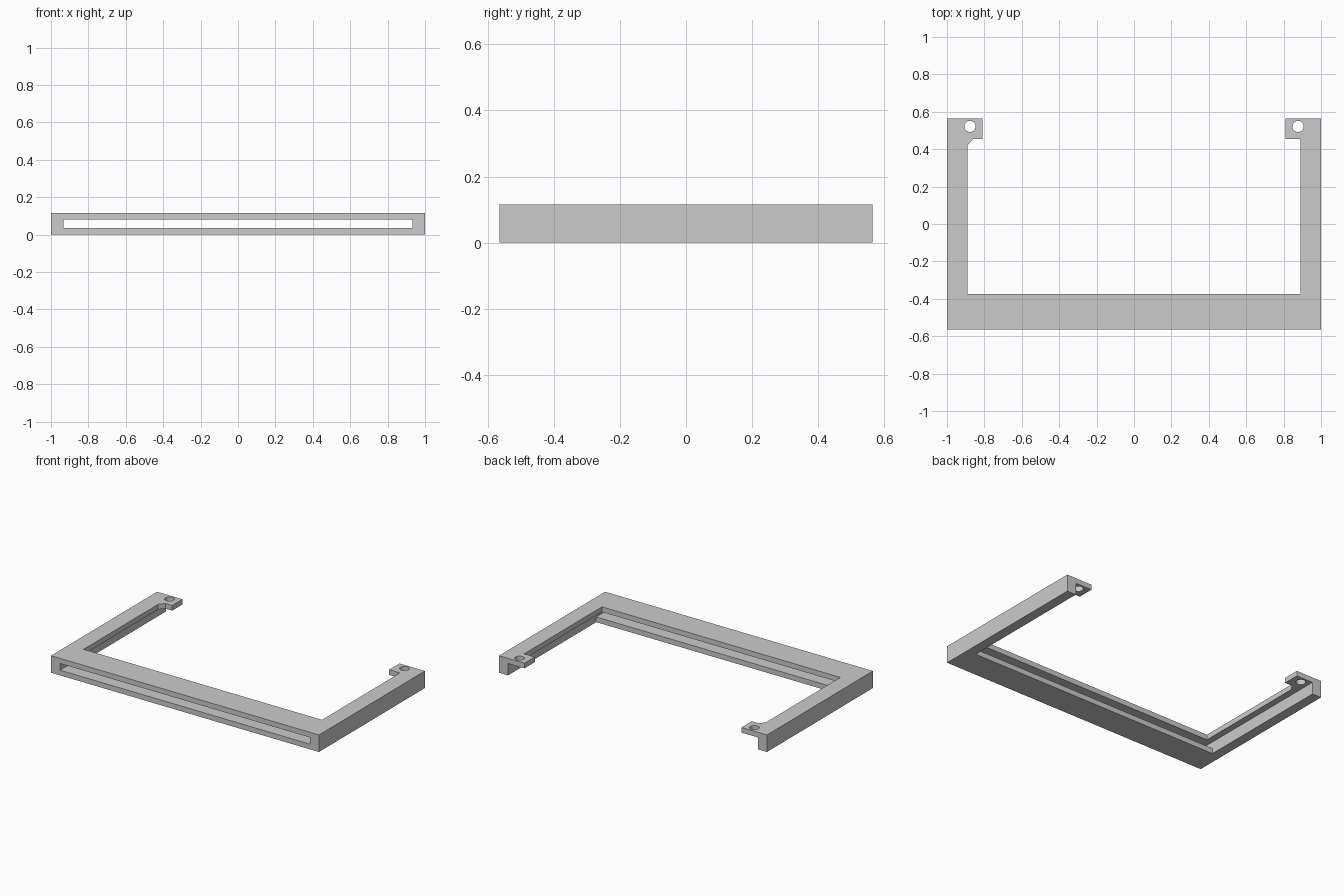
import bpy
import bmesh
from mathutils import Matrix, Vector

if "Cube" in bpy.data.objects:
    bpy.data.objects.remove(bpy.data.objects["Cube"])

HEIGHT = 0.115
LIP = 0.08        # underside of the top lip
FLOOR = 0.035     # top of the lower front lip
BAR = -0.375      # inner edge of the front bar
BACK, FRONT = 0.565, -0.565

grey = bpy.data.materials.new("grey_plastic")
grey.use_nodes = True
colour = (0.6, 0.6, 0.6, 1)
grey.diffuse_color = colour
grey.node_tree.nodes["Principled BSDF"].inputs["Base Color"].default_value = colour


def finish(name, bm):
    bmesh.ops.recalc_face_normals(bm, faces=bm.faces)
    mesh = bpy.data.meshes.new(name)
    bm.to_mesh(mesh)
    bm.free()
    mesh.materials.append(grey)
    obj = bpy.data.objects.new(name, mesh)
    bpy.context.collection.objects.link(obj)
    return obj


def prism(name, points, direction):
    """Extrude a closed outline along a direction."""
    bm = bmesh.new()
    face = bm.faces.new([bm.verts.new(p) for p in points])
    result = bmesh.ops.extrude_face_region(bm, geom=[face], use_keep_orig=True)
    moved = [v for v in result["geom"] if isinstance(v, bmesh.types.BMVert)]
    bmesh.ops.translate(bm, verts=moved, vec=Vector(direction))
    return finish(name, bm)


def cut(target, cutter):
    cutter.hide_render = True
    mod = target.modifiers.new("cut", 'BOOLEAN')
    mod.operation = 'DIFFERENCE'
    mod.solver = 'EXACT'
    mod.object = cutter
    bpy.context.view_layer.objects.active = target
    bpy.ops.object.modifier_apply(modifier=mod.name)
    bpy.data.objects.remove(cutter)


# U-shaped bracket with inward tabs; only the right tab has a bevelled corner
outline = [(-1, FRONT), (1, FRONT), (1, BACK), (0.81, BACK), (0.81, 0.455),
           (0.89, 0.455), (0.89, BAR), (-0.89, BAR), (-0.89, 0.42),
           (-0.86, 0.455), (-0.81, 0.455), (-0.81, BACK), (-1, BACK)]
bracket = prism("bracket_frame", [(x, y, 0) for x, y in outline], (0, 0, HEIGHT))

# Front slot and the hollow beneath the arm lips and tabs
hollow = [(-0.7, FLOOR), (BAR, FLOOR), (BAR, -0.1), (0.7, -0.1), (0.7, LIP), (-0.7, LIP)]
cut(bracket, prism("hollow_cutter", [(-0.933, y, z) for y, z in hollow], (1.866, 0, 0)))

# Screw holes through the tabs
for side in (-1, 1):
    bm = bmesh.new()
    bmesh.ops.create_cone(bm, cap_ends=True, segments=32, radius1=0.03, radius2=0.03,
                          depth=0.2, matrix=Matrix.Translation((side * 0.877, 0.522, LIP)))
    cut(bracket, finish("screw_hole_cutter", bm))

bracket.select_set(True)
bpy.context.view_layer.objects.active = bracket
bpy.ops.object.shade_smooth_by_angle()
